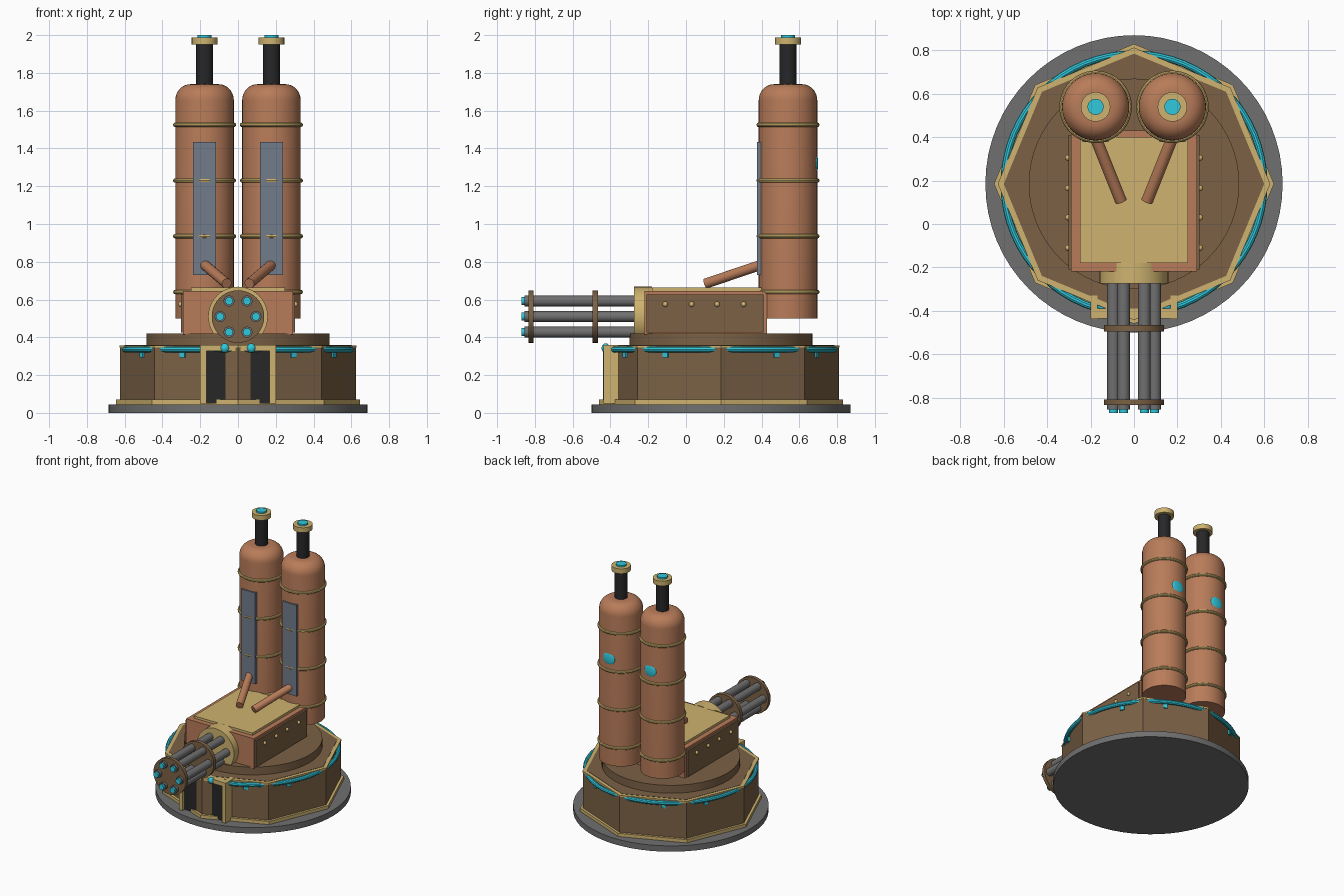
import bpy, math
from mathutils import Vector

if "Cube" in bpy.data.objects:
    bpy.data.objects.remove(bpy.data.objects["Cube"])

CY = 0.185  # centre of the round base in y


def mat(name, r, g, b):
    m = bpy.data.materials.new(name)
    m.diffuse_color = (r, g, b, 1)
    m.use_nodes = True
    m.node_tree.nodes["Principled BSDF"].inputs["Base Color"].default_value = m.diffuse_color
    return m


COPPER = mat("copper", 0.48, 0.20, 0.10)
BROWN = mat("bronze", 0.20, 0.12, 0.06)
GOLD = mat("brass", 0.62, 0.45, 0.16)
CYAN = mat("glow", 0.03, 0.58, 0.72)
BLACK = mat("black", 0.02, 0.02, 0.022)
SLATE = mat("slate", 0.17, 0.20, 0.26)
STEEL = mat("steel", 0.16, 0.16, 0.16)


def finish(name, m, smooth=True):
    o = bpy.context.object
    o.name = name
    o.data.materials.append(m)
    if smooth:
        bpy.ops.object.shade_smooth_by_angle(angle=math.radians(35))
    return o


def box(name, m, x0, x1, y0, y1, z0, z1, rot=0):
    bpy.ops.mesh.primitive_cube_add(size=1, location=((x0 + x1) / 2, (y0 + y1) / 2, (z0 + z1) / 2),
                                    rotation=(0, 0, rot))
    bpy.context.object.scale = (x1 - x0, y1 - y0, z1 - z0)
    return finish(name, m, False)


def rod(name, m, a, b, r, n=32):
    a, b = Vector(a), Vector(b)
    d = b - a
    bpy.ops.mesh.primitive_cylinder_add(vertices=n, radius=r, depth=d.length, location=(a + b) / 2,
                                        rotation=d.to_track_quat('Z', 'Y').to_euler())
    return finish(name, m, n > 8)


def disc(name, m, x, y, z0, z1, r, n=32):
    return rod(name, m, (x, y, z0), (x, y, z1), r, n)


def octagon(name, m, z0, z1, r):
    bpy.ops.mesh.primitive_cylinder_add(vertices=8, radius=r, depth=z1 - z0, location=(0, CY, (z0 + z1) / 2))
    return finish(name, m, False)


def ring(name, m, x, y, z, r, t, n=48):
    bpy.ops.mesh.primitive_torus_add(major_segments=n, minor_segments=10, major_radius=r, minor_radius=t,
                                     location=(x, y, z))
    return finish(name, m)


def ball(name, m, loc, scale):
    bpy.ops.mesh.primitive_uv_sphere_add(segments=16, ring_count=10, radius=1, location=loc)
    bpy.context.object.scale = scale
    return finish(name, m)


# Base: round foot, octagonal drum, trims, glowing ring
disc("foot_plate", STEEL, 0, CY, 0, 0.045, 0.685, 64)
octagon("lower_trim", GOLD, 0.045, 0.07, 0.645)
octagon("drum", BROWN, 0.06, 0.345, 0.625)
octagon("upper_trim", GOLD, 0.345, 0.357, 0.628)
octagon("drum_top", BROWN, 0.34, 0.359, 0.60)
ring("glow_ring", CYAN, 0, CY, 0.336, 0.599, 0.016, 64)
for k in range(12):
    a = k * math.pi / 6
    x, y = 0.577 * math.cos(a), CY + 0.577 * math.sin(a)
    box("drum_lamp", CYAN, x - 0.015, x + 0.015, y - 0.015, y + 0.015, 0.292, 0.325, a)
disc("turntable", BROWN, 0, CY, 0.355, 0.42, 0.485, 64)

# Doorway on the front corner of the drum
box("door_recess", BLACK, -0.17, 0.17, -0.413, -0.33, 0.05, 0.335)
box("door_lintel", GOLD, -0.20, 0.20, -0.435, -0.39, 0.328, 0.36)
for s in (-1, 1):
    x0, x1 = sorted((s * 0.168, s * 0.20))
    box("door_post", GOLD, x0, x1, -0.437, -0.33, 0.05, 0.36)
    ball("door_lamp", CYAN, (s * 0.07, -0.425, 0.343), (0.025, 0.022, 0.025))

# Gun housing
box("housing", COPPER, -0.29, 0.29, -0.22, 0.43, 0.415, 0.645)
box("housing_lid", GOLD, -0.25, 0.25, -0.18, 0.40, 0.64, 0.663)
for s in (-1, 1):
    x0, x1 = sorted((s * 0.27, s * 0.303))
    box("side_panel", BROWN, x0, x1, -0.21, 0.41, 0.425, 0.628)
    for y in (-0.11, 0.03, 0.165, 0.305):
        ball("rivet", GOLD, (s * 0.304, y, 0.575), (0.014, 0.014, 0.014))

# Rotary gun
GZ = 0.51
rod("gun_hub", GOLD, (0, -0.275, GZ), (0, -0.18, GZ), 0.158, 40)
for y0, y1 in ((-0.495, -0.465), (-0.835, -0.808)):
    rod("barrel_clamp", BROWN, (0, y0, GZ), (0, y1, GZ), 0.139, 40)
for k in range(6):
    a = k * math.pi / 3
    x, z = 0.095 * math.cos(a), GZ + 0.095 * math.sin(a)
    rod("barrel", STEEL, (x, -0.855, z), (x, -0.26, z), 0.029, 20)
    rod("barrel_tip", CYAN, (x, -0.87, z), (x, -0.84, z), 0.021, 16)


# Tank body: lathed profile with a domed shoulder
def tank(x, y):
    n, r = 40, 0.155
    prof = [(r, 0.5), (r, 1.655)]
    prof += [(0.075 + 0.08 * math.cos(i * math.pi / 16), 1.655 + 0.085 * math.sin(i * math.pi / 16))
             for i in range(1, 9)]
    verts = [(x + p * math.cos(2 * math.pi * j / n), y + p * math.sin(2 * math.pi * j / n), z)
             for p, z in prof for j in range(n)]
    faces = [(i * n + j, i * n + (j + 1) % n, (i + 1) * n + (j + 1) % n, (i + 1) * n + j)
             for i in range(len(prof) - 1) for j in range(n)]
    faces += [tuple(reversed(range(n))), tuple(range((len(prof) - 1) * n, len(prof) * n))]
    me = bpy.data.meshes.new("tank")
    me.from_pydata(verts, [], faces)
    o = bpy.data.objects.new("tank", me)
    bpy.context.collection.objects.link(o)
    bpy.ops.object.select_all(action='DESELECT')
    o.select_set(True)
    bpy.context.view_layer.objects.active = o
    finish("tank", COPPER)


# Twin tanks with bands, chimneys, gauges and feed pipes
TY = 0.54
for s in (-1, 1):
    x = s * 0.177
    tank(x, TY)
    for z in (0.64, 0.935, 1.23, 1.525):
        ring("tank_band", GOLD, x, TY, z, 0.155, 0.012)
    disc("chimney", BLACK, x, TY, 1.72, 1.96, 0.045)
    disc("chimney_cap", GOLD, x, TY, 1.95, 1.988, 0.068)
    disc("chimney_glow", CYAN, x, TY, 1.98, 2.0, 0.037)
    box("tank_plate", SLATE, x - 0.06, x + 0.06, 0.377, 0.42, 0.73, 1.435)
    ball("tank_gauge", CYAN, (x, 0.687, 1.32), (0.05, 0.013, 0.05))
    rod("feed_pipe", COPPER, (s * 0.19, 0.43, 0.795), (s * 0.06, 0.105, 0.685), 0.027, 20)
